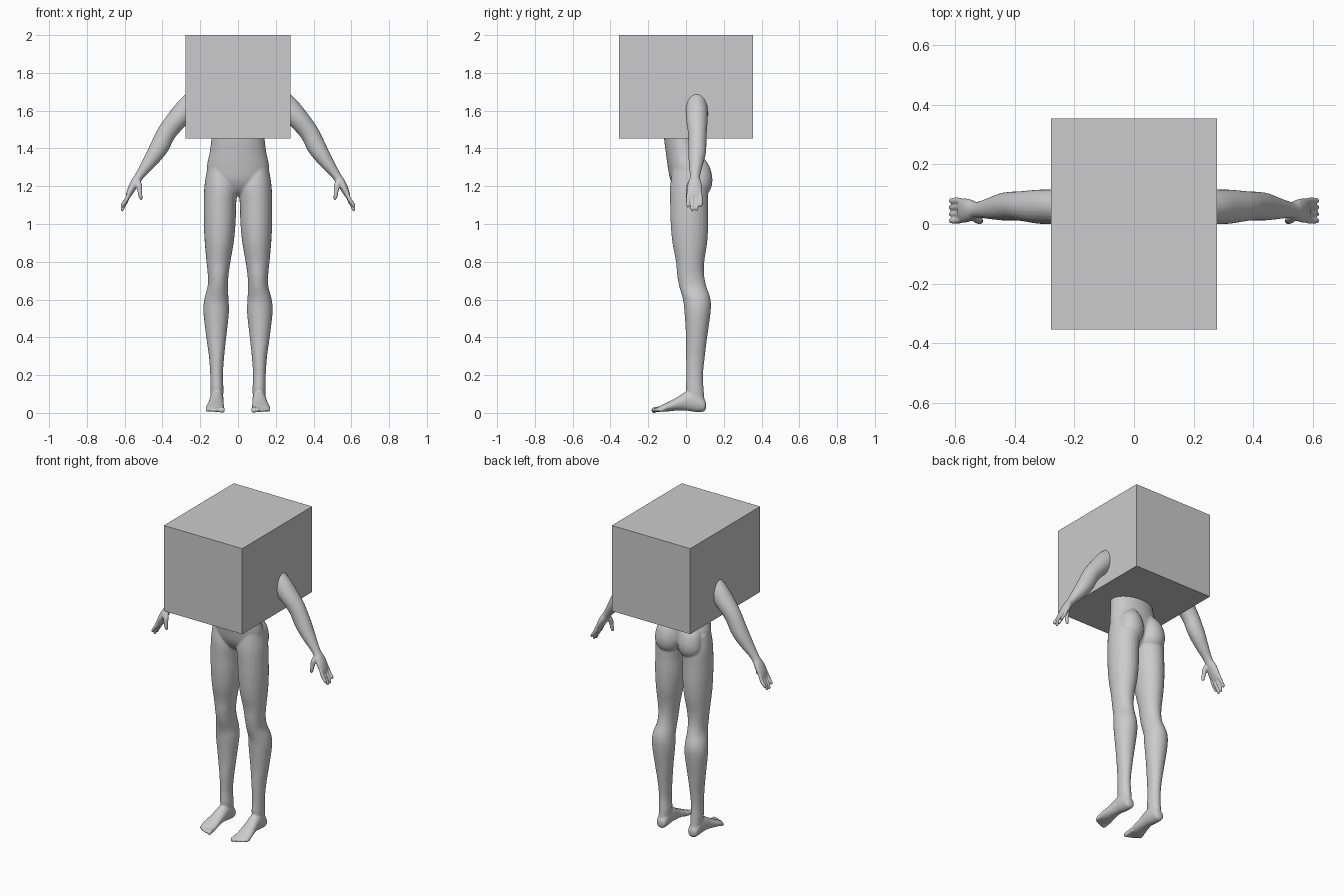
import bpy, bmesh, math
from mathutils import Vector

grey = bpy.data.materials.new("light_grey")
grey.diffuse_color = (0.6, 0.6, 0.6, 1)

X, Y, Z = Vector((1, 0, 0)), Vector((0, 1, 0)), Vector((0, 0, 1))


def spline(rows, n=5):
    """Catmull-Rom refinement of a list of sections."""
    rows = [Vector(r) for r in rows]
    out = []
    for i in range(len(rows) - 1):
        p0, p1, p2 = rows[max(i - 1, 0)], rows[i], rows[i + 1]
        p3 = rows[min(i + 2, len(rows) - 1)]
        for k in range(n):
            t = k / n
            out.append(0.5 * (2 * p1 + (p2 - p0) * t + (2 * p0 - 5 * p1 + 4 * p2 - p3) * t * t
                              + (3 * p1 - p0 - 3 * p2 + p3) * t ** 3))
    return out + [rows[-1]]


def loft(bm, rows, u, v, s=1, sides=24):
    """Closed tube of elliptical sections (x, y, z, ru, rv); s=-1 mirrors in x."""
    rings = []
    for r in spline(rows):
        c, ring = Vector(r[:3]), []
        for k in range(sides):
            a = 2 * math.pi * k / sides
            p = c + u * (math.cos(a) * max(r[3], 0.002)) + v * (math.sin(a) * max(r[4], 0.002))
            ring.append(bm.verts.new((p.x * s, p.y, p.z)))
        rings.append(ring)
    for a, b in zip(rings, rings[1:]):
        for k in range(sides):
            j = (k + 1) % sides
            bm.faces.new((a[k], a[j], b[j], b[k]))
    bm.faces.new(rings[0])
    bm.faces.new(rings[-1])


def column(rows):
    """Horizontal sections from (z, xmin, xmax, ymin, ymax)."""
    return [((a + b) / 2, (c + d) / 2, z, (b - a) / 2, (d - c) / 2) for z, a, b, c, d in rows]


def skin(name, bm, voxel, smooth):
    """Fuse overlapping volumes into one smooth surface."""
    bmesh.ops.recalc_face_normals(bm, faces=bm.faces)
    me = bpy.data.meshes.new(name)
    bm.to_mesh(me)
    bm.free()
    me.materials.append(grey)
    ob = bpy.data.objects.new(name, me)
    bpy.context.collection.objects.link(ob)
    m = ob.modifiers.new("fuse", 'REMESH')
    m.mode, m.voxel_size, m.use_smooth_shade = 'VOXEL', voxel, True
    m = ob.modifiers.new("soften", 'SMOOTH')
    m.factor, m.iterations = 0.5, smooth


# Box covering head and chest
bpy.ops.mesh.primitive_cube_add(size=1, location=(0, 0, 1.726))
box = bpy.context.object
box.name = "box"
box.scale = (0.556, 0.708, 0.548)
box.data.materials.append(grey)

# Hips, legs and feet
bm = bmesh.new()
loft(bm, column([(1.52, -.137, .137, -.12, .07), (1.45, -.141, .141, -.116, .07),
                 (1.38, -.15, .15, -.107, .085), (1.3, -.165, .165, -.096, .1),
                 (1.23, -.155, .155, -.082, .098), (1.18, -.1, .1, -.055, .075),
                 (1.15, -.04, .04, -.02, .05)]), X, Y, sides=40)
for s in (1, -1):
    # Buttock
    loft(bm, column([(1.36, .05, .09, .04, .085), (1.31, .015, .14, .0, .122),
                     (1.25, .004, .155, .0, .139), (1.2, .006, .155, .0, .136),
                     (1.165, .02, .14, .0, .118), (1.15, .05, .11, .03, .09)]), X, Y, s)
    # Leg
    loft(bm, column([(1.29, .03, .164, -.07, .09), (1.2, .004, .178, -.084, .115),
                     (1.1, .01, .181, -.084, .117), (1.0, .013, .181, -.081, .118),
                     (.9, .023, .176, -.072, .112), (.8, .04, .167, -.053, .097),
                     (.73, .05, .16, -.047, .096), (.67, .053, .161, -.036, .108),
                     (.6, .05, .179, -.016, .13), (.53, .048, .183, -.008, .13),
                     (.4, .062, .168, .0, .112), (.3, .073, .154, .0, .1),
                     (.2, .08, .147, .002, .09), (.12, .077, .146, .0, .094),
                     (.05, .082, .143, .015, .1)]), X, Y, s)
    # Foot, heel to ball
    loft(bm, [(.112, .106, .04, .012, .014), (.111, .095, .041, .03, .034),
              (.112, .05, .062, .036, .057), (.113, .0, .062, .038, .05),
              (.117, -.05, .047, .042, .035), (.121, -.1, .031, .049, .024),
              (.122, -.135, .022, .047, .016), (.122, -.148, .02, .04, .01)], X, Z, s)
    # Toes, big toe innermost
    for x, tip, r in ((.084, -.183, .0155), (.108, -.18, .0115), (.128, -.172, .011),
                      (.146, -.162, .0105), (.162, -.148, .01)):
        loft(bm, [(x, -.11, .024, r * .8, r), (x, tip + .028, .018, r * .85, r),
                  (x, tip + .01, .015, r, r), (x, tip, .013, r * .5, r * .5)], X, Z, s, 12)
skin("legs", bm, 0.006, 5)

# Arms and hands
V = Vector((.8, 0, .6))
H = Vector((.92, 0, .39))
for s, name in ((1, "left_arm"), (-1, "right_arm")):
    bm = bmesh.new()
    loft(bm, [(.2, .055, 1.67, .055, .065), (.262, .057, 1.615, .058, .064),
              (.32, .058, 1.555, .057, .056), (.375, .06, 1.487, .05, .051),
              (.41, .06, 1.42, .048, .051), (.44, .058, 1.37, .046, .045),
              (.478, .053, 1.315, .037, .035), (.51, .049, 1.272, .029, .026),
              (.53, .047, 1.243, .027, .023), (.548, .046, 1.215, .036, .023),
              (.567, .045, 1.18, .041, .02), (.581, .045, 1.15, .038, .014),
              (.586, .045, 1.138, .034, .009)], Y, V, s)
    # Fingers
    for y, tip in ((.011, 1.088), (.033, 1.067), (.056, 1.07), (.078, 1.09)):
        f = (1.15 - tip) / .085
        path = ((.576, 1.165, .0105), (.591, 1.15 - .028 * f, .0108),
                (.606, 1.15 - .058 * f, .0098), (.613, tip + .008, .0085), (.615, tip, .004))
        loft(bm, [(x, .046 + (y - .046) * (.9 + .1 * min(1, k)), z, r, r)
                  for k, (x, z, r) in enumerate(path)], Y, H, s, 12)
    # Thumb
    loft(bm, [(.535, .03, 1.232, .016, .018), (.525, .019, 1.205, .016, .018),
              (.52, .012, 1.175, .012, .013), (.517, .01, 1.15, .011, .011),
              (.514, .01, 1.135, .009, .009), (.513, .01, 1.128, .004, .004)], Y, X, s, 12)
    skin(name, bm, 0.004, 4)
